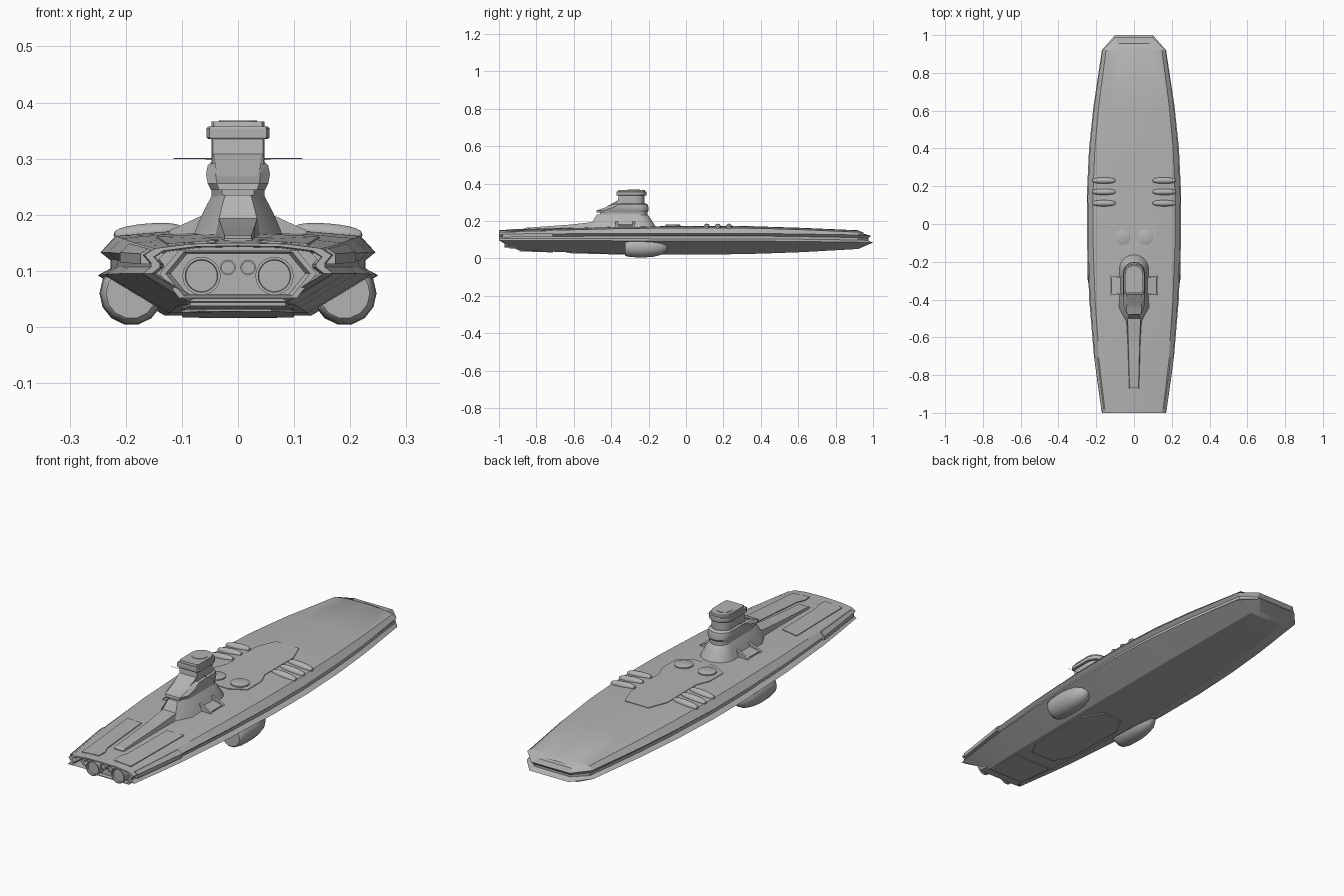
import bpy, bmesh, math
from mathutils import Vector, Matrix

if "Cube" in bpy.data.objects:
    bpy.data.objects.remove(bpy.data.objects["Cube"])

grey = bpy.data.materials.new("hull grey")
grey.diffuse_color = (0.45, 0.45, 0.45, 1)
grey.use_nodes = True
grey.node_tree.nodes["Principled BSDF"].inputs["Base Color"].default_value = grey.diffuse_color


def finish(name, bm, smooth=25):
    bmesh.ops.remove_doubles(bm, verts=bm.verts, dist=1e-5)
    bmesh.ops.recalc_face_normals(bm, faces=bm.faces)
    me = bpy.data.meshes.new(name)
    bm.to_mesh(me)
    bm.free()
    me.materials.append(grey)
    ob = bpy.data.objects.new(name, me)
    bpy.context.collection.objects.link(ob)
    if smooth:
        bpy.context.view_layer.objects.active = ob
        ob.select_set(True)
        bpy.ops.object.shade_smooth_by_angle(angle=math.radians(smooth))
        ob.select_set(False)
    return ob


def loft(name, rings, caps=(True, True), smooth=25):
    bm = bmesh.new()
    vs = [[bm.verts.new(p) for p in r] for r in rings]
    n = len(rings[0])
    for a, b in zip(vs, vs[1:]):
        for i in range(n):
            j = (i + 1) % n
            bm.faces.new((a[i], a[j], b[j], b[i]))
    if caps[0]:
        bm.faces.new(vs[0])
    if caps[1]:
        bm.faces.new(vs[-1])
    return finish(name, bm, smooth)


def lathe(name, profile, centre, axis, sides=24, smooth=30):
    """profile: (distance along axis, radius)"""
    rot = Vector((0, 0, 1)).rotation_difference(Vector(axis)).to_matrix()
    rings = [[Vector(centre) + rot @ Vector((r * math.cos(t), r * math.sin(t), d))
              for t in [2 * math.pi * i / sides for i in range(sides)]] for d, r in profile]
    return loft(name, rings, smooth=smooth)


# hull stations: y, half width, keel z, deck z, lower lip z, upper lip z
ST = [(-1, .17, .045, .15, .095, .128), (-.85, .192, .04, .155, .095, .13),
      (-.7, .212, .035, .16, .095, .131), (-.4, .237, .025, .168, .094, .133),
      (-.1, .249, .02, .172, .092, .133), (.15, .25, .02, .173, .092, .133),
      (.4, .238, .025, .17, .092, .133), (.62, .215, .033, .163, .09, .13),
      (.92, .17, .05, .15, .086, .125), (1, .1, .062, .136, .084, .12)]


def station(y):
    for a, b in zip(ST, ST[1:]):
        if a[0] <= y <= b[0]:
            t = (y - a[0]) / (b[0] - a[0])
            return [p + (q - p) * t for p, q in zip(a, b)]


def half(y):
    _, w, zb, zt, lo, up = station(y)
    return [(0, zb), (.52 * w, zb), (w, lo), (.91 * w, lo + .012), (.91 * w, up - .014),
            (.98 * w, up), (.87 * w, zt - .01), (.5 * w, zt - .002), (0, zt)]


def deck_z(x, y):
    h = half(y)
    for (xa, za), (xb, zb) in zip(h[8:5:-1], h[7:4:-1]):
        if xa <= abs(x) <= xb:
            return za + (zb - za) * (abs(x) - xa) / (xb - xa)
    return h[5][1]


def ring(y, dy=(0,) * 9, k=1.0, zc=.098):
    h = [(x * k, y + d, zc + (z - zc) * k) for (x, z), d in zip(half(y), dy)]
    return h + [(-x, a, z) for x, a, z in h[-2:0:-1]]


# hull with hollow stern, notched at the bottom, and a grooved, bevelled bow
notch = (.1, .1, 0, 0, 0, 0, 0, 0, 0)
bow = (-.06, -.06, 0, -.025, -.025, -.01, -.045, -.05, -.05)
rings = [[(x, -.92, z) for x, y, z in ring(-1, k=.86)], ring(-1, notch, .9), ring(-1, notch),
         ring(-.85)] + [ring(s[0]) for s in ST[2:-1]] + [ring(1, bow)]
hull = loft("hull", rings, caps=(True, False))
bm = bmesh.new()
v = [bm.verts.new(p) for p in rings[-1]]
for i in range(8):
    q = [v[i], v[i + 1]] + [v[(16 - k) % 16] for k in (i + 1, i) if k not in (0, 8)]
    bm.faces.new(q)
finish("bow_face", bm, 0)


# thin plates following the deck
def plate(name, pts, h=.004):
    loft(name, [[(x, y, deck_z(x, y) + d) for x, y in pts] for d in (-.006, h)], smooth=0)


def mirrored(pts):
    return pts + [(-x, y) for x, y in reversed(pts)]


plate("deck_panel", mirrored([(.05, -.14), (.12, -.1), (.12, 0), (.095, .06), (.095, .27), (.06, .36)]), .003)
for s, n in ((1, "right"), (-1, "left")):
    plate(n + "_aft_panel", [(s * x, y) for x, y in
          [(.065, -.61), (.145, -.6), (.125, -.96), (.04, -.96), (.035, -.92), (.05, -.88)]])
    # raised side panels near the stern
    rows = []
    for y in (-.98, -.71):
        h = half(y)
        (xa, za), (xb, zb) = h[5], h[6]
        rows.append([(s * (xa + .004), y, za - .016), (s * (xa + .004), y, za + .002),
                     (s * (xb + .01), y, zb - .001), (s * (xb - .02), y, zb - .01), (s * (xa - .02), y, za - .016)])
    loft(n + "_side_panel", rows, smooth=0)
    # deck hatches
    lathe(n + "_hatch", [(-.01, .04), (.007, .04), (.009, .036)], (s * .06, -.07, .172), (0, 0, 1), 28)
    # three vent blisters
    for i, y in enumerate((.11, .17, .23)):
        prof = [(.062 * math.cos(t), .016 * math.sin(t) ** .7 + .0005)
                for t in [math.pi * k / 10 for k in range(11)]]
        lathe(f"{n}_vent_{i + 1}", prof, (s * .16, y, .168), (1, 0, -.08 * s), 12)
    # lower side pods
    lathe(n + "_pod", [(0, .045), (.005, .05), (.03, .055), (.1, .057), (.15, .053), (.19, .043), (.215, .028), (.228, .008)],
          (s * .19, -.325, .06), (0, 1, 0), 14, 35)
    # engines
    lathe(n + "_main_engine", [(0, .034), (.055, .034), (.055, .029), (.045, .028)], (s * .065, -.915, .091), (0, -1, 0), 24)
    lathe(n + "_small_engine", [(0, .014), (.045, .014), (.045, .011), (.04, .011)], (s * .018, -.915, .106), (0, -1, 0), 16)
    # tower gussets
    for i, y in enumerate((-.28, -.37)):
        tri = [(s * .04, .16), (s * .125, .165), (s * .12, .173), (s * .05, .205)]
        loft(f"{n}_gusset_{i + 1}", [[(x, y + d, z) for x, z in tri] for d in (-.006, .006)], smooth=0)
    loft(n + "_gusset_floor", [[(s * .05, y, .16), (s * .122, y, .16), (s * .12, y, .173), (s * .05, y, .186)]
                               for y in (-.365, -.285)], smooth=0)
    lathe(n + "_aerial", [(0, .0012), (.075, .0008)], (s * .04, -.32, .3), (s, 0, 0), 6)

# engine bulkhead surround
frame = [(.14, .095), (.105, .137), (-.105, .137), (-.14, .095), (-.105, .052), (.105, .052)]
loft("engine_bulkhead", [[(x * k, y, .095 + (z - .095) * k) for x, z in frame]
                         for y, k in ((-.9, 1), (-.945, 1), (-.945, .92), (-.93, .86))], smooth=0)

# keel plates
keel = mirrored([(.05, -.15), (.1, -.24), (.1, -.56), (.06, -.64)])
loft("keel_panel", [[(x, y, half(y)[0][1] + d) for x, y in keel] for d in (.006, -.005)], smooth=0)
aft = mirrored([(.1, -.71), (.085, -.89)])
loft("aft_keel_panel", [[(x, y, half(y)[0][1] + d) for x, y in aft] for d in (.006, -.004)], smooth=0)

# raised spine ramp behind the tower
loft("spine", [[(-a, y, z0), (a, y, z0), (b, y, z1), (-b, y, z1)] for y, a, b, z0, z1 in
               ((-.87, .03, .024, .14, .158), (-.86, .03, .024, .14, .163), (-.62, .036, .03, .15, .18),
                (-.46, .045, .036, .155, .198))], smooth=0)


# tower pieces: round at +y, cut square at -y
def u_plan(z, a, y0, y1, f, c):
    arc = [(a * math.cos(math.pi * i / 14), y1 - a + a * math.sin(math.pi * i / 14)) for i in range(15)]
    return [(x, y, z) for x, y in [(-a, y0 + c), (-a * f, y0), (a * f, y0), (a, y0 + c)] + arc]


def tower(name, levels, f, c):
    loft(name, [u_plan(*l, f, c) for l in levels], smooth=28)


tower("tower_base", [(.155, .082, -.52, -.155), (.175, .075, -.51, -.165), (.205, .062, -.495, -.185),
                     (.228, .05, -.48, -.2), (.235, .046, -.475, -.21)], .5, .07)
tower("tower_neck", [(.23, .047, -.46, -.205), (.252, .047, -.46, -.205)], .6, .05)
tower("tower_collar", [(.244, .048, -.48, -.21), (.256, .054, -.478, -.2), (.272, .057, -.43, -.2),
                       (.288, .054, -.4, -.205), (.294, .047, -.375, -.215)], .7, .04)
tower("tower_column", [(.28, .047, -.368, -.222), (.34, .047, -.36, -.222)], .95, .01)
tower("tower_ring", [(.335, .053, -.37, -.212), (.338, .056, -.372, -.21), (.354, .056, -.372, -.21),
                     (.357, .053, -.37, -.212)], .9, .012)
tower("tower_cap", [(.35, .048, -.365, -.218), (.366, .047, -.362, -.22)], .9, .012)
lathe("tower_hatch", [(0, .034), (.005, .034)], (0, -.28, .363), (0, 0, 1), 24)
# sloped front visor
loft("tower_visor", [[(-.03 - d, -.468 + d, .252), (.03 + d, -.468 + d, .252), (.044, -.368, .308), (-.044, -.368, .308)]
                     for d in (0, .004)] + [[(-.03, -.4, .252), (.03, -.4, .252), (.044, -.35, .308), (-.044, -.35, .308)]], smooth=0)
